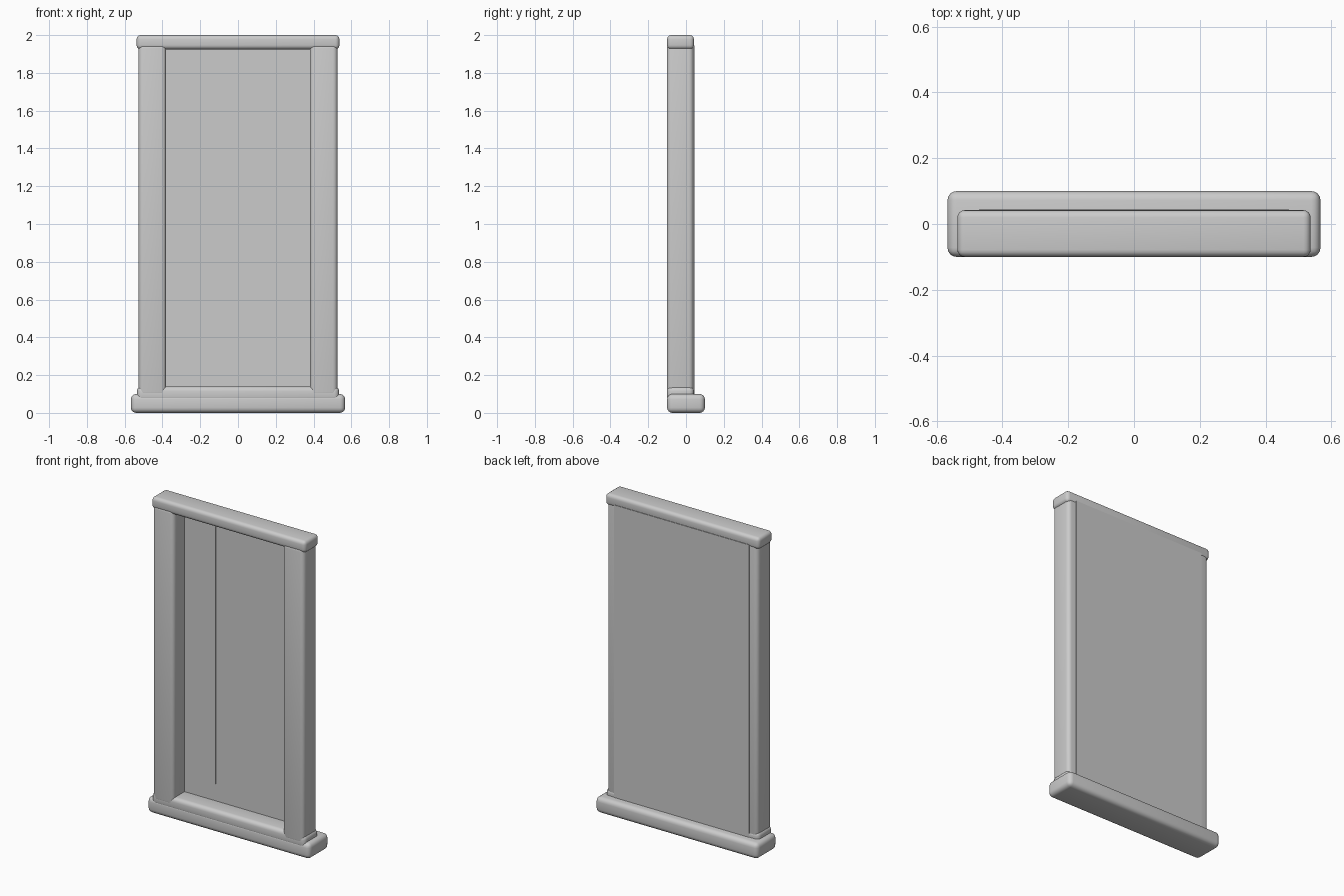
import bpy, bmesh
from mathutils import Vector

if "Cube" in bpy.data.objects:
    bpy.data.objects.remove(bpy.data.objects["Cube"])


def box(name, x, y, z, radius=0.0):
    """Axis-aligned box from (min, max) ranges, with optional rounded edges."""
    lo, hi = Vector((x[0], y[0], z[0])), Vector((x[1], y[1], z[1]))
    size, centre = hi - lo, (hi + lo) / 2
    bm = bmesh.new()
    bmesh.ops.create_cube(bm, size=1)
    for v in bm.verts:
        v.co = Vector(a * b for a, b in zip(v.co, size))
    if radius:
        bmesh.ops.bevel(bm, geom=bm.edges[:], offset=radius, segments=4,
                        profile=0.5, affect='EDGES')
    mesh = bpy.data.meshes.new(name)
    bm.to_mesh(mesh)
    bm.free()
    obj = bpy.data.objects.new(name, mesh)
    obj.location = centre
    bpy.context.collection.objects.link(obj)
    bpy.context.view_layer.objects.active = obj
    obj.select_set(True)
    bpy.ops.object.shade_smooth_by_angle()
    obj.select_set(False)
    return obj


depth = (-0.1, 0.042)

# Projecting sill at the base
box("sill", (-0.567, 0.567), (-0.1, 0.1), (0, 0.1), 0.028)

# Horizontal rails
box("bottom_rail", (-0.535, 0.535), depth, (0.06, 0.14), 0.025)
box("top_rail", (-0.537, 0.537), depth, (1.925, 2.0), 0.022)

# Vertical stiles
for name, side in (("left_stile", -1), ("right_stile", 1)):
    box(name, sorted((side * 0.38, side * 0.527)), (-0.101, 0.04), (0.085, 1.955), 0.025)

# Back panel and the thin raised strip on its front
box("panel", (-0.47, 0.47), (0.01, 0.045), (0.09, 1.945))
box("strip", (-0.273, -0.159), (0.004, 0.02), (0.25, 1.94))
